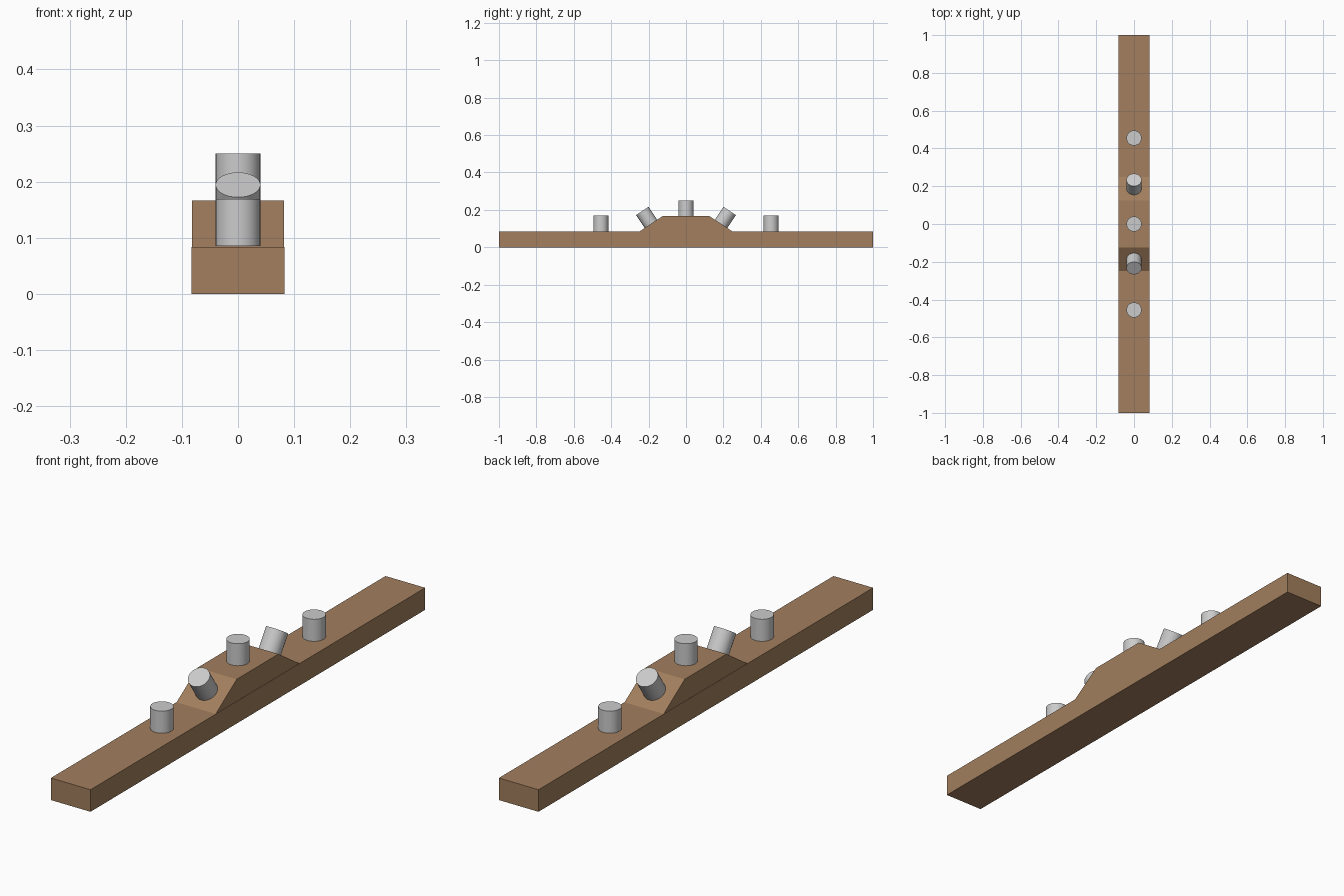
import bpy, bmesh, math

if "Cube" in bpy.data.objects:
    bpy.data.objects.remove(bpy.data.objects["Cube"])

U = 1 / 12            # beam thickness, also half width and peg length
WOOD = bpy.data.materials.new("wood")
WOOD.diffuse_color = (0.36, 0.21, 0.11, 1)
WOOD.use_nodes = True
WOOD.node_tree.nodes["Principled BSDF"].inputs["Base Color"].default_value = WOOD.diffuse_color


def extrude_profile(name, profile, half_width):
    """Solid from a (y, z) outline, extruded across x."""
    bm = bmesh.new()
    face = bm.faces.new([bm.verts.new((-half_width, y, z)) for y, z in profile])
    moved = bmesh.ops.extrude_face_region(bm, geom=[face])["geom"]
    verts = [g for g in moved if isinstance(g, bmesh.types.BMVert)]
    bmesh.ops.translate(bm, verts=verts, vec=(2 * half_width, 0, 0))
    bmesh.ops.recalc_face_normals(bm, faces=bm.faces)
    mesh = bpy.data.meshes.new(name)
    bm.to_mesh(mesh)
    bm.free()
    obj = bpy.data.objects.new(name, mesh)
    bpy.context.collection.objects.link(obj)
    mesh.materials.append(WOOD)


def peg(name, y, z, tilt=0.0):
    """Cylinder standing on (0, y, z), leaning towards +y by tilt."""
    h = U / 2
    bpy.ops.mesh.primitive_cylinder_add(
        vertices=32, radius=0.04, depth=U,
        location=(0, y + h * math.sin(tilt), z + h * math.cos(tilt)),
        rotation=(-tilt, 0, 0))
    bpy.context.object.name = name
    bpy.ops.object.shade_smooth_by_angle()


# Long base beam and raised block with sloped ends
extrude_profile("base_beam", [(-1, 0), (1, 0), (1, U), (-1, U)], 0.083)
extrude_profile("raised_block",
                [(-0.25, U), (0.25, U), (0.125, 2 * U), (-0.125, 2 * U)], 0.082)

# Pegs: one on top, two square to the slopes, two on the beam
slope = math.atan2(U, 0.125)
peg("centre_peg", 0, 2 * U)
for side, label in ((-1, "front"), (1, "back")):
    peg(label + "_slope_peg", side * 0.1875, 1.5 * U, side * slope)
    peg(label + "_beam_peg", side * 0.455, U + 0.003)
    bpy.context.object.location.z -= 0.001
